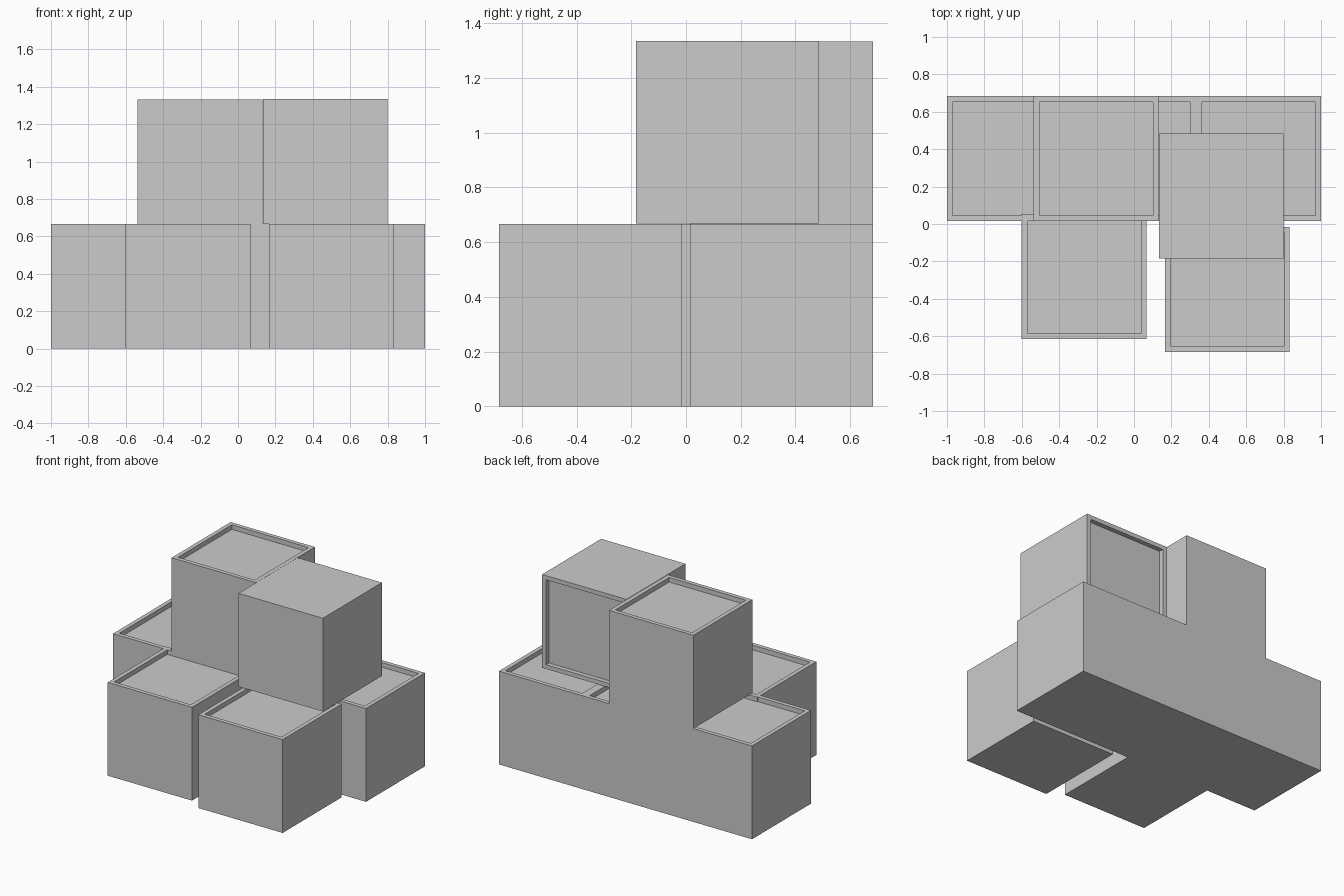
import bpy, bmesh, math
from mathutils import Matrix

if "Cube" in bpy.data.objects:
    bpy.data.objects.remove(bpy.data.objects["Cube"])

SIZE = 0.6667    # crate edge length
RIM = 0.03       # rim width around the recessed lid
DEPTH = 0.033    # how far the lid sits below the rim


def crate(name, x, y, z, tip=0.0):
    """Cube with a recessed lid; tip rotates it about x."""
    bm = bmesh.new()
    bmesh.ops.create_cube(bm, size=SIZE)
    lid = max(bm.faces, key=lambda f: f.calc_center_median().z)
    bmesh.ops.inset_region(bm, faces=[lid], thickness=RIM, use_even_offset=True)
    floor = bmesh.ops.extrude_discrete_faces(bm, faces=[lid])["faces"][0]
    bmesh.ops.translate(bm, verts=floor.verts, vec=(0, 0, -DEPTH))
    bmesh.ops.rotate(bm, verts=bm.verts, cent=(0, 0, 0),
                     matrix=Matrix.Rotation(tip, 3, 'X'))
    bmesh.ops.recalc_face_normals(bm, faces=bm.faces)
    mesh = bpy.data.meshes.new(name)
    bm.to_mesh(mesh)
    bm.free()
    ob = bpy.data.objects.new(name, mesh)
    ob.location = (x, y, z)
    bpy.context.collection.objects.link(ob)
    return ob


low, high = SIZE / 2, SIZE * 1.5

# back row of three crates
for side, x in (("left", -SIZE), ("middle", 0), ("right", SIZE)):
    crate("back_crate_" + side, x, 0.35, low)

# two loose crates in front
crate("front_crate_left", -0.267, -0.281, low)
crate("front_crate_right", 0.498, -0.35, low)

# upper crates: one upright, one tipped so its lid faces the back
crate("upper_crate_left", -0.203, 0.35, high)
crate("upper_crate_right", 0.466, 0.15, high + 0.001, tip=-math.pi / 2)
